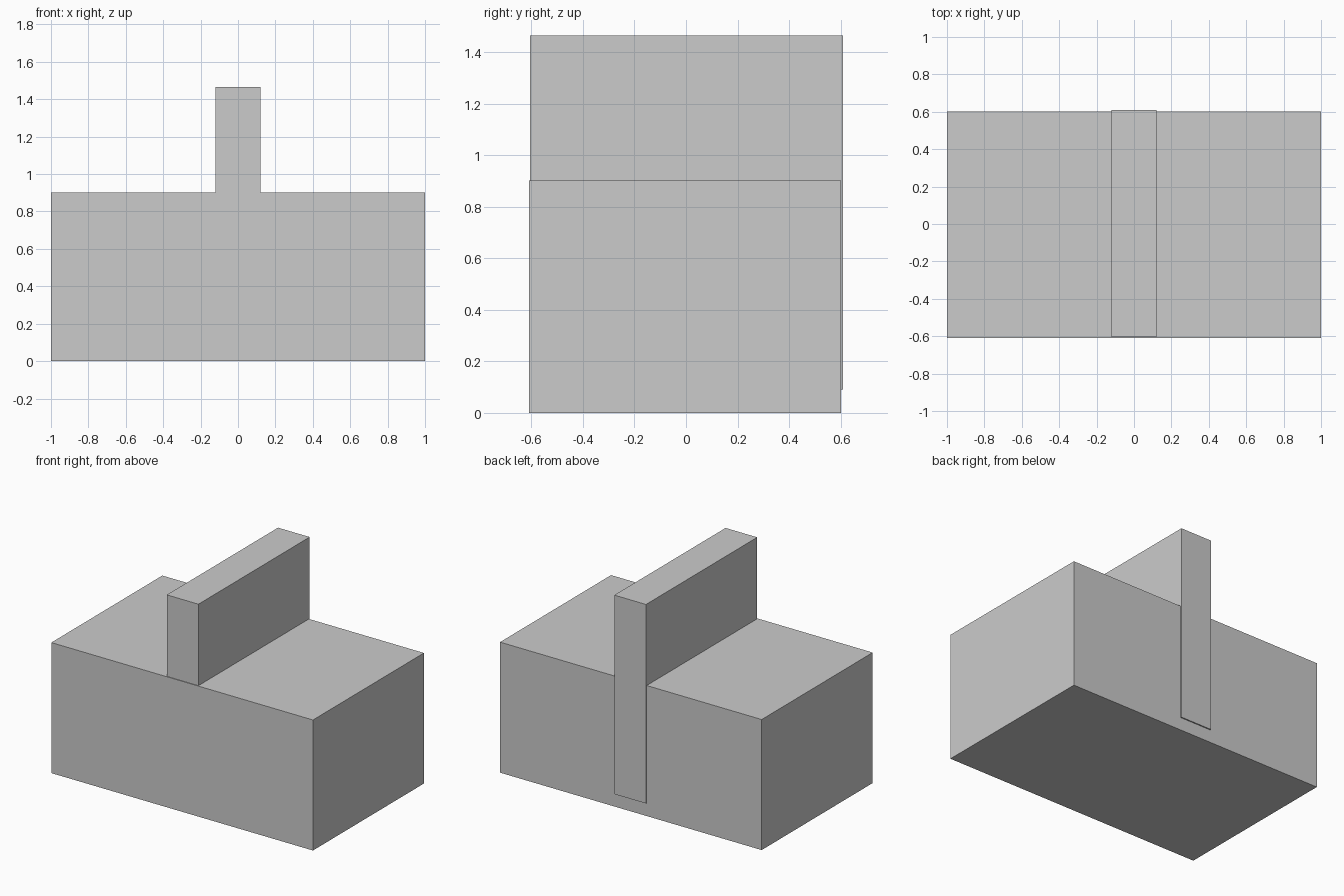
import bpy
from mathutils import Vector

if "Cube" in bpy.data.objects:
    bpy.data.objects.remove(bpy.data.objects["Cube"])


def box(name, low, high):
    """Add a flat-faced box spanning two opposite corners."""
    low, high = Vector(low), Vector(high)
    bpy.ops.mesh.primitive_cube_add(size=1, location=(low + high) / 2)
    obj = bpy.context.object
    obj.name = name
    obj.scale = high - low
    bpy.ops.object.transform_apply(location=False, rotation=False, scale=True)
    return obj


# Wide block standing on the ground
box("base_block", (-1.0, -0.61, 0.0), (1.0, 0.602, 0.902))

# Upright slab set into the block, slightly proud of its back face
box("upright_slab", (-0.121, -0.605, 0.09), (0.121, 0.61, 1.465))
